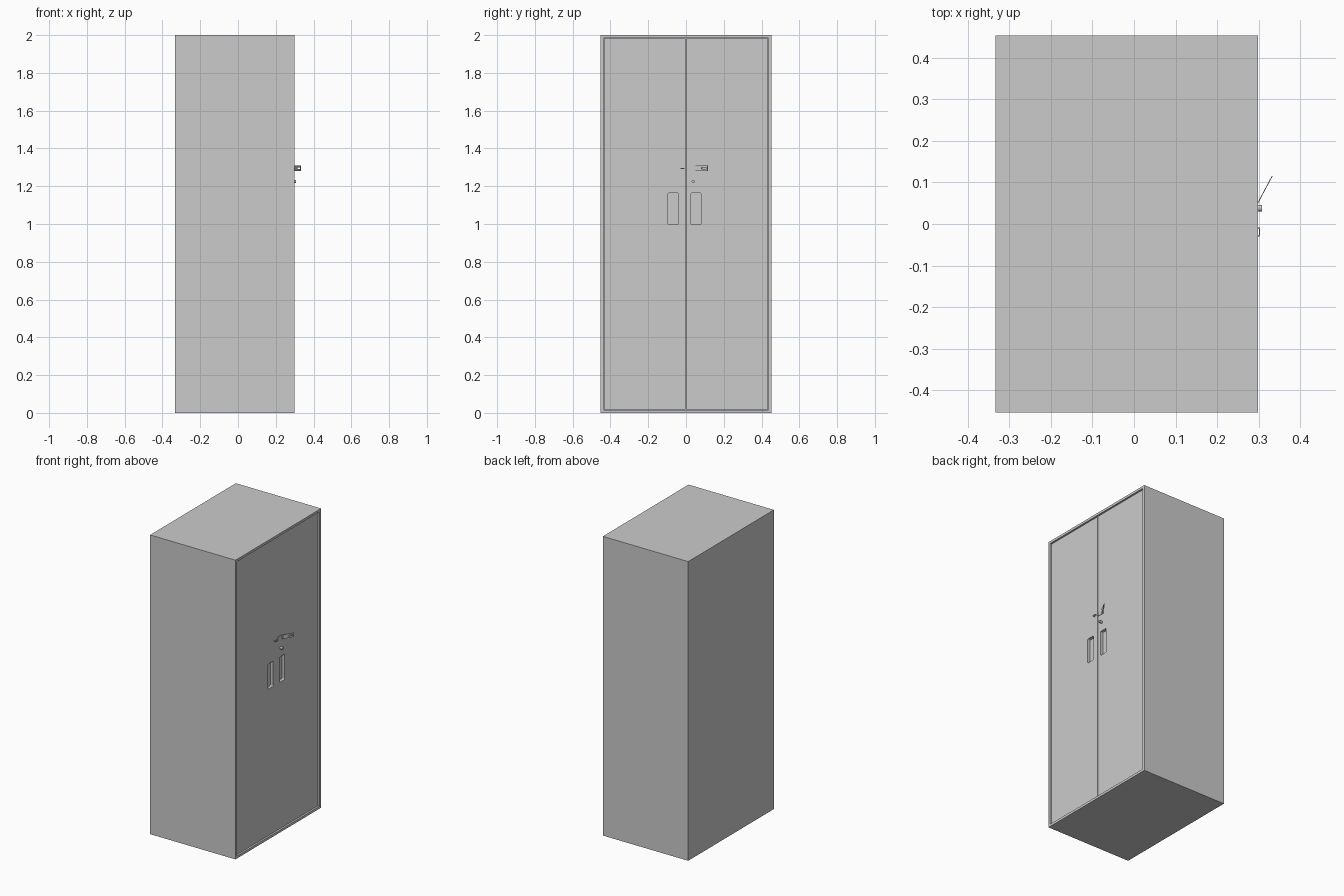
import bpy, bmesh, math
from mathutils import Vector

if "Cube" in bpy.data.objects:
    bpy.data.objects.remove(bpy.data.objects["Cube"])

BACK, FRONT, HALF_W, H = -0.333, 0.298, 0.4525, 2.0
T = 0.016            # sheet frame lip
DOOR_X = 0.288       # outer face of the doors


def box(name, lo, hi, round_x=0.0):
    """Axis-aligned box; round_x rounds the four edges running along x."""
    lo, hi = Vector(lo), Vector(hi)
    bm = bmesh.new()
    bmesh.ops.create_cube(bm, size=1)
    for v in bm.verts:
        v.co = Vector([(lo[i] + hi[i]) / 2 + v.co[i] * (hi[i] - lo[i]) for i in range(3)])
    if round_x:
        edges = [e for e in bm.edges
                 if abs(e.verts[0].co.x - e.verts[1].co.x) > 1e-5]
        bmesh.ops.bevel(bm, geom=edges, offset=round_x, segments=4,
                        profile=0.5, affect='EDGES')
    bmesh.ops.recalc_face_normals(bm, faces=bm.faces)
    me = bpy.data.meshes.new(name)
    bm.to_mesh(me)
    bm.free()
    ob = bpy.data.objects.new(name, me)
    bpy.context.collection.objects.link(ob)
    return ob


def cut(target, cutter):
    mod = target.modifiers.new("cut", 'BOOLEAN')
    mod.operation, mod.solver, mod.object = 'DIFFERENCE', 'EXACT', cutter
    cutter.hide_render = True
    cutter.hide_viewport = True
    cutter.display_type = 'WIRE'


# Cabinet shell, open towards +x
body = box("cabinet_body", (BACK, -HALF_W, 0), (FRONT, HALF_W, H))
cut(body, box("body_cutter", (BACK + T, -HALF_W + T, T), (FRONT + 0.1, HALF_W - T, H - T)))

# Two recessed doors, each with a rounded pocket pull
for side, y0, y1, p0, p1 in (("left", -HALF_W + T + 0.002, -0.002, -0.095, -0.041),
                             ("right", 0.002, HALF_W - T - 0.002, 0.026, 0.08)):
    door = box(side + "_door", (DOOR_X - 0.03, y0, T + 0.002), (DOOR_X, y1, H - T - 0.002))
    cut(door, box(side + "_pull_cutter", (DOOR_X - 0.02, p0, 0.997),
                  (DOOR_X + 0.05, p1, 1.165), 0.007))

# Round lock barrel
bpy.ops.mesh.primitive_cylinder_add(vertices=24, radius=0.008, depth=0.022,
                                    location=(0.297, 0.038, 1.225),
                                    rotation=(0, math.pi / 2, 0))
lock = bpy.context.object
lock.name = "lock_barrel"
bpy.ops.object.shade_smooth_by_angle()

# Hasp staple on the left door
for i, y in enumerate((-0.030, -0.012)):
    box("staple_leg_%d" % i, (DOOR_X - 0.001, y, 1.2925), (0.303, y + 0.003, 1.2975))
box("staple_bar", (0.300, -0.030, 1.2925), (0.303, -0.009, 1.2975))

# Hasp leaf on the right door and its slotted flap, swung open
box("hasp_leaf", (DOOR_X - 0.001, 0.006, 1.281), (DOOR_X + 0.003, 0.052, 1.309))
box("hasp_hinge", (DOOR_X - 0.001, 0.049, 1.281), (0.299, 0.054, 1.309))
L = 0.072
pieces = (("flap_root", 0, 0.036, -0.014, 0.014), ("flap_lower", 0.036, 0.066, -0.014, -0.003),
          ("flap_upper", 0.036, 0.066, 0.003, 0.014), ("flap_tip", 0.066, L, -0.014, 0.014))
for name, a, b, z0, z1 in pieces:
    ob = box(name, (-0.001, a, z0), (0.001, b, z1))
    ob.location = (0.2985, 0.052, 1.295)
    ob.rotation_euler.z = -math.radians(28)
